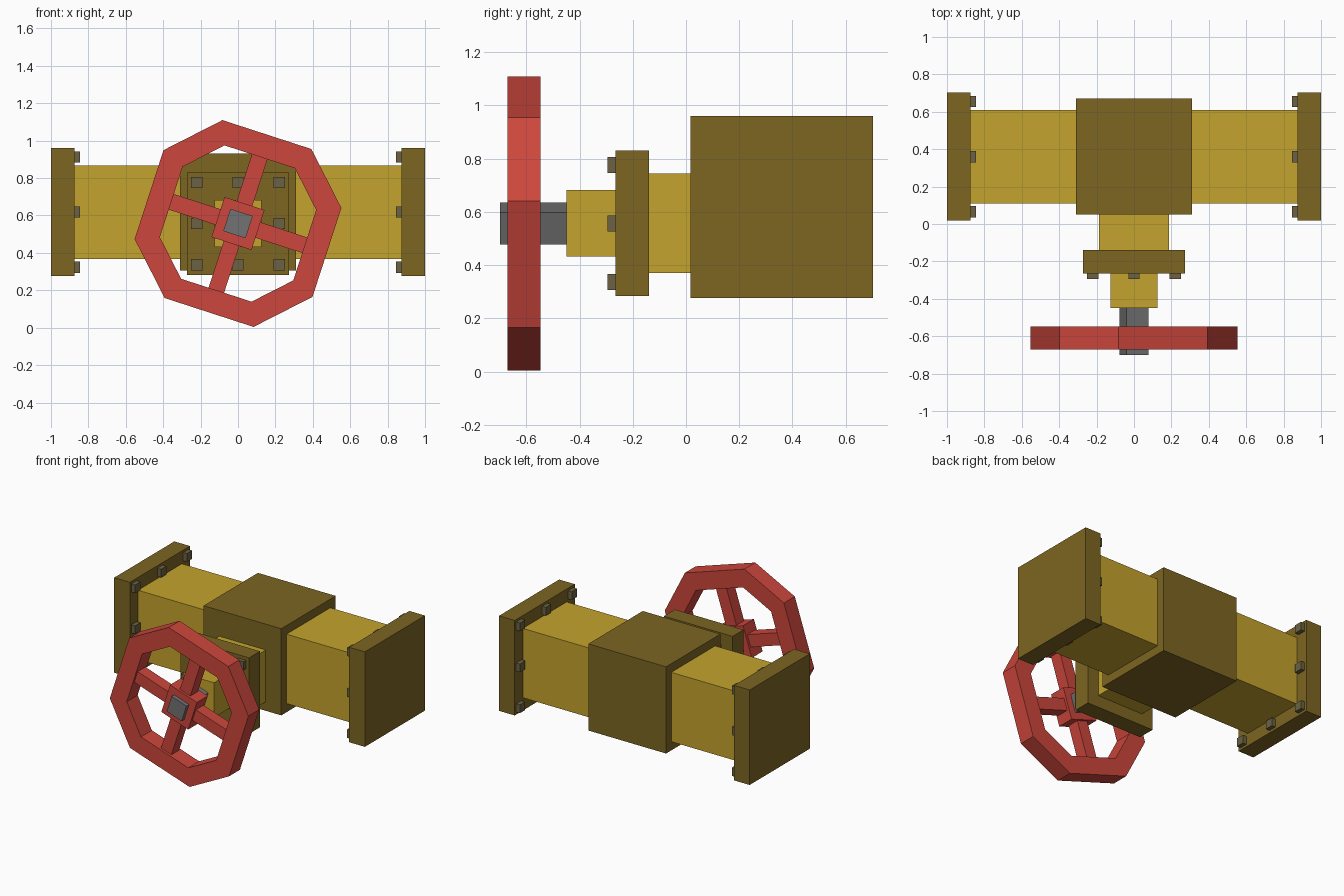
import bpy, bmesh, math
from mathutils import Matrix, Vector

if "Cube" in bpy.data.objects:
    bpy.data.objects.remove(bpy.data.objects["Cube"])


def material(name, srgb):
    m = bpy.data.materials.new(name)
    lin = [((c / 255 + 0.055) / 1.055) ** 2.4 for c in srgb]
    m.diffuse_color = (*lin, 1)
    m.use_nodes = True
    m.node_tree.nodes["Principled BSDF"].inputs["Base Color"].default_value = m.diffuse_color
    return m


BRASS = material("brass yellow", (196, 163, 45))
OLIVE = material("dark olive", (125, 102, 34))
RED = material("wheel red", (204, 70, 60))
STEEL = material("stem grey", (114, 114, 115))
BOLT = material("bolt grey brown", (108, 98, 66))

PIPE_Y, PIPE_Z = 0.36, 0.618      # pipe axis
STEM_Z = 0.557                    # bonnet and wheel axis
TILT = math.radians(-18)          # wheel turn about y


def finish(name, bm, mat):
    bmesh.ops.recalc_face_normals(bm, faces=bm.faces)
    me = bpy.data.meshes.new(name)
    bm.to_mesh(me)
    bm.free()
    me.materials.append(mat)
    ob = bpy.data.objects.new(name, me)
    bpy.context.collection.objects.link(ob)
    return ob


def boxes(name, mat, centers, size):
    """One object made of equal boxes."""
    bm = bmesh.new()
    for c in centers:
        bmesh.ops.create_cube(bm, size=1, matrix=Matrix.Translation(c) @ Matrix.Diagonal((*size, 1)))
    return finish(name, bm, mat)


def turn(ob):
    """Tilt a part built around the origin and move it to the wheel axis."""
    ob.matrix_world = Matrix.Translation((0, 0, STEM_Z)) @ Matrix.Rotation(-TILT, 4, 'Y')


# Body and pipe arms
boxes("valve_body", OLIVE, [(0, PIPE_Y, PIPE_Z)], (0.62, 0.62, 0.625))
for side, s in (("left", -1), ("right", 1)):
    boxes(side + "_pipe", BRASS, [(s * 0.59, PIPE_Y, PIPE_Z)], (0.57, 0.5, 0.5))
    boxes(side + "_flange", OLIVE, [(s * 0.9375, PIPE_Y, PIPE_Z)], (0.125, 0.685, 0.685))
    ring = [(s * 0.862, PIPE_Y + i * 0.295, PIPE_Z + j * 0.295)
            for i in (-1, 0, 1) for j in (-1, 0, 1) if i or j]
    boxes(side + "_flange_bolts", BOLT, ring, (0.034, 0.06, 0.06))

# Bonnet
boxes("bonnet_neck", BRASS, [(0, -0.04, STEM_Z)], (0.372, 0.21, 0.374))
boxes("bonnet_flange", OLIVE, [(0, -0.2025, STEM_Z)], (0.548, 0.125, 0.548))
boxes("stem_gland", BRASS, [(0, -0.355, STEM_Z)], (0.25, 0.19, 0.25))
ring = [(i * 0.22, -0.278, STEM_Z + j * 0.22)
        for i in (-1, 0, 1) for j in (-1, 0, 1) if i or j]
boxes("bonnet_bolts", BOLT, ring, (0.06, 0.034, 0.06))

# Stem, hub and spokes
WHEEL_Y, DEPTH = -0.609, 0.124
turn(boxes("stem", STEEL, [(0, -0.57, 0)], (0.125, 0.26, 0.125)))
turn(boxes("wheel_hub", RED, [(0, WHEEL_Y, 0)], (0.225, DEPTH, 0.225)))
for name, size in (("spokes_across", (0.77, 0.0875, 0.0875)), ("spokes_upright", (0.0875, 0.0875, 0.77))):
    turn(boxes(name, RED, [(0, WHEEL_Y, 0)], size))


# Wheel rim: a square ring with cut corners
def octagon(a, b):
    pts = []
    for k in range(4):
        r = Matrix.Rotation(k * math.pi / 2, 2)
        pts += [r @ Vector((a, -b)), r @ Vector((a, b))]
    return pts


bm = bmesh.new()
loops = [[bm.verts.new((p.x, y, p.y)) for p in octagon(a, b)]
         for a, b, y in ((0.5, 0.25, WHEEL_Y - DEPTH / 2), (0.5, 0.25, WHEEL_Y + DEPTH / 2),
                         (0.375, 0.198, WHEEL_Y + DEPTH / 2), (0.375, 0.198, WHEEL_Y - DEPTH / 2))]
for n in range(4):
    p, q = loops[n], loops[(n + 1) % 4]
    for i in range(8):
        j = (i + 1) % 8
        bm.faces.new((p[i], p[j], q[j], q[i]))
turn(finish("wheel_rim", bm, RED))
